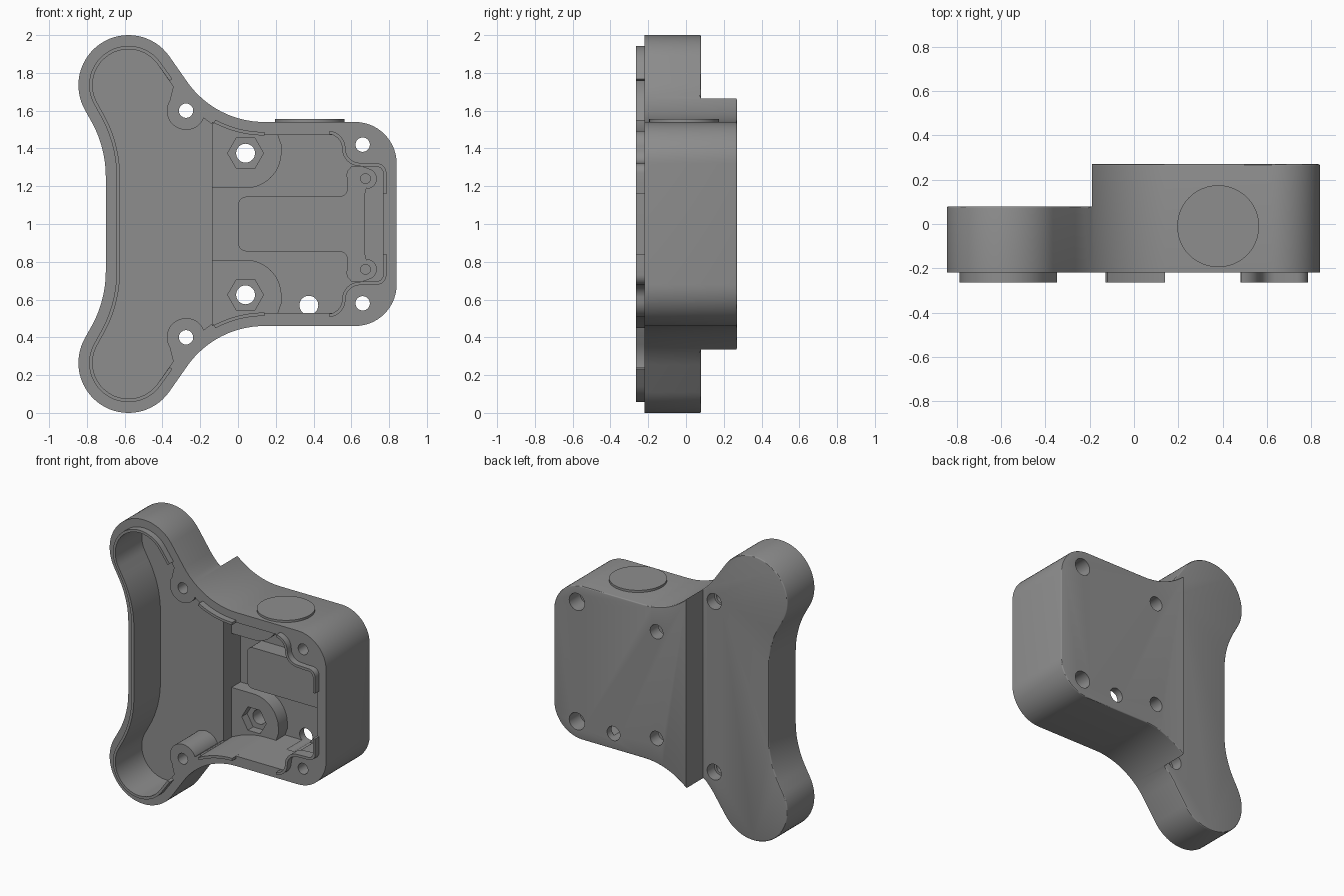
import bpy, bmesh, math
from math import sin, cos, pi, radians

if "Cube" in bpy.data.objects:
    bpy.data.objects.remove(bpy.data.objects["Cube"])

grey = bpy.data.materials.new("mid_grey")
grey.diffuse_color = (0.27, 0.27, 0.27, 1)
grey.use_nodes = True
grey.node_tree.nodes["Principled BSDF"].inputs["Base Color"].default_value = grey.diffuse_color


def arc(cx, cz, r, a0, a1, n=14):
    return [(cx + r * cos(radians(a0 + (a1 - a0) * i / n)),
             cz + r * sin(radians(a0 + (a1 - a0) * i / n))) for i in range(n + 1)]


def mir(pts):
    return [(x, 2 - z) for x, z in pts][::-1]


def lobe_side(d):
    # rounded lobe and the left waist, inset by d
    return arc(-0.58, 1.735, 0.265 - d, 36, 210, 32) + arc(-1.30, 1.25, 0.6 + d, 30, 0)


def neck(d, end=216, n=16):
    return arc(0.14, 2.04, 0.5 + d, 270, end, n)


def outline(d):
    half = arc(0.62, 1.32, 0.22 - d, 0, 90) + neck(d) + lobe_side(d)
    return half + mir(half)


def deep_outline(d, x):
    end = 360 - math.degrees(math.acos((x - 0.14) / (0.5 + d)))
    half = arc(0.62, 1.32, 0.22 - d, 0, 90) + neck(d, end)
    return half + mir(half)


def prism(name, pts, y0, y1):
    # extrude an x-z profile along y
    bm = bmesh.new()
    f = bm.faces.new([bm.verts.new((x, y0, z)) for x, z in pts])
    g = bmesh.ops.extrude_face_region(bm, geom=[f])
    for v in g["geom"]:
        if isinstance(v, bmesh.types.BMVert):
            v.co.y = y1
    bmesh.ops.remove_doubles(bm, verts=bm.verts, dist=1e-5)
    bmesh.ops.recalc_face_normals(bm, faces=bm.faces)
    me = bpy.data.meshes.new(name)
    bm.to_mesh(me)
    bm.free()
    ob = bpy.data.objects.new(name, me)
    me.materials.append(grey)
    bpy.context.collection.objects.link(ob)
    return ob


def rod(cx, cz, r, y0, y1, n=32):
    return prism("rod", arc(cx, cz, r, 0, 360 - 360 / n, n - 1), y0, y1)


def combine(ob, tool, op):
    m = ob.modifiers.new("b", 'BOOLEAN')
    m.operation, m.solver, m.object = op, 'EXACT', tool
    bpy.context.view_layer.objects.active = ob
    bpy.ops.object.modifier_apply(modifier="b")
    bpy.data.objects.remove(tool)


def smooth(ob):
    bpy.ops.object.select_all(action='DESELECT')
    ob.select_set(True)
    bpy.context.view_layer.objects.active = ob
    bpy.ops.object.shade_smooth_by_angle(angle=radians(30))


def ribbon(name, path, w, y0, y1):
    # thin wall following a path
    left, right = [], []
    for i, (x, z) in enumerate(path):
        a, b = path[max(i - 1, 0)], path[min(i + 1, len(path) - 1)]
        dx, dz = b[0] - a[0], b[1] - a[1]
        l = math.hypot(dx, dz)
        nx, nz = -dz / l * w / 2, dx / l * w / 2
        left.append((x + nx, z + nz))
        right.append((x - nx, z - nz))
    ob = prism(name, left + right[::-1], y0, y1)
    smooth(ob)
    return ob


FRONT, STEP, BACK = -0.22, 0.08, 0.27

# housing with the stepped back
body = prism("housing", outline(0), FRONT, BACK)
combine(body, prism("step", [(-1, -1), (-0.19, -1), (-0.19, 3), (-1, 3)], STEP, 0.6), 'DIFFERENCE')

# rounded back edges
bm = bmesh.new()
bm.from_mesh(body.data)
edges = []
for e in bm.edges:
    a, b = e.verts[0].co, e.verts[1].co
    for y in (STEP, BACK):
        if abs(a.y - y) < 1e-4 and abs(b.y - y) < 1e-4:
            if not (abs(a.x + 0.19) < 1e-3 and abs(b.x + 0.19) < 1e-3):
                edges.append(e)
bmesh.ops.bevel(bm, geom=edges, offset=0.016, segments=3, profile=0.5, affect='EDGES', clamp_overlap=True)
bm.to_mesh(body.data)
bm.free()

# shallow and deep cavities
combine(body, prism("shallow", outline(0.075), -0.5, 0.03), 'DIFFERENCE')
combine(body, prism("deep", deep_outline(0.07, -0.135), -0.4, 0.22), 'DIFFERENCE')

# S-shaped wall around each corner screw
s_path = (arc(0.475, 1.40, 0.085, 85, 10, 8) + arc(0.645, 1.40, 0.085, 190, 265, 8)
          + [(0.70, 1.312)] + arc(0.735, 1.27, 0.042, 90, 0, 6))
corner = s_path + [(0.80, 1.27), (0.795, 1.36), (0.75, 1.46), (0.66, 1.505), (0.48, 1.505)]

# central T-shaped block
t_half = ([(0.67, 1.15), (0.68, 1.19)] + arc(0.68, 1.24, 0.055, -80, 80, 8) + [(0.66, 1.305), (0.60, 1.305)]
          + arc(0.62, 1.26, 0.045, 130, 180, 4) + arc(0.535, 1.19, 0.045, 0, -90, 5) + arc(0.045, 1.10, 0.045, 90, 180, 5))
combine(body, prism("block", t_half + mir(t_half), 0.10, 0.24), 'UNION')

# screw bosses and nut pads, mirrored top and bottom
pad = ([(-0.16, 1.19), (0.04, 1.19)] + arc(0.04, 1.38, 0.19, -90, 0, 14)
       + [(0.23, 1.42), (0.20, 1.505), (0.04, 1.51), (-0.16, 1.54)])
side_boss = arc(-0.275, 1.6, 0.102, 0, 350, 35)
web = [(-0.365, 1.64), (-0.345, 1.72), (-0.31, 1.76), (-0.24, 1.68), (-0.10, 1.575), (-0.14, 1.53), (-0.18, 1.56), (-0.275, 1.6)]
for m in (lambda p: p, mir):
    combine(body, prism("corner_boss", m(corner), FRONT, 0.24), 'UNION')
    combine(body, prism("nut_pad", m(pad), 0.12, 0.24), 'UNION')
    combine(body, prism("side_boss", m(side_boss), FRONT, 0.05), 'UNION')
    combine(body, prism("web", m(web), FRONT, 0.045), 'UNION')

# through holes, counterbores and hex nut seats
for s in (1, -1):
    z = lambda v: 1 + s * v
    for cx, cz, r, y0, y1 in ((0.66, 0.42, 0.038, -0.5, 0.5), (0.66, 0.42, 0.06, 0.15, 0.5),
                              (-0.275, 0.6, 0.038, -0.5, 0.5), (-0.275, 0.6, 0.055, 0.0, 0.5),
                              (0.04, 0.375, 0.05, -0.5, 0.5), (0.675, 0.24, 0.026, -0.1, 0.16)):
        combine(body, rod(cx, z(cz), r, y0, y1), 'DIFFERENCE')
    combine(body, rod(0.04, z(0.375), 0.095, -0.1, 0.18, 6), 'DIFFERENCE')
combine(body, rod(0.375, 0.57, 0.05, 0.05, 0.5), 'DIFFERENCE')
smooth(body)

# locating lips standing proud of the front rim
LIP = (0.018, -0.265, -0.19)
half = [(-0.355, 1.763)] + lobe_side(0.066)
ribbon("lobe_lip", half + mir(half), *LIP)
corner_lip = s_path + [(0.777, 1.22), (0.777, 1.16)]
neck_lip = neck(0.062, 242, 10)
for tag, m in (("upper", lambda p: p), ("lower", mir)):
    ribbon(tag + "_corner_lip", m(corner_lip), *LIP)
    ribbon(tag + "_neck_lip", m(neck_lip), *LIP)

# round plate on the top side
plate = rod(0.38, 0, 0.185, -0.02, 0.015, 48)
plate.name = "round_plate"
plate.rotation_euler = (pi / 2, 0, 0)
plate.location = (0, -0.01, 1.54)
smooth(plate)
